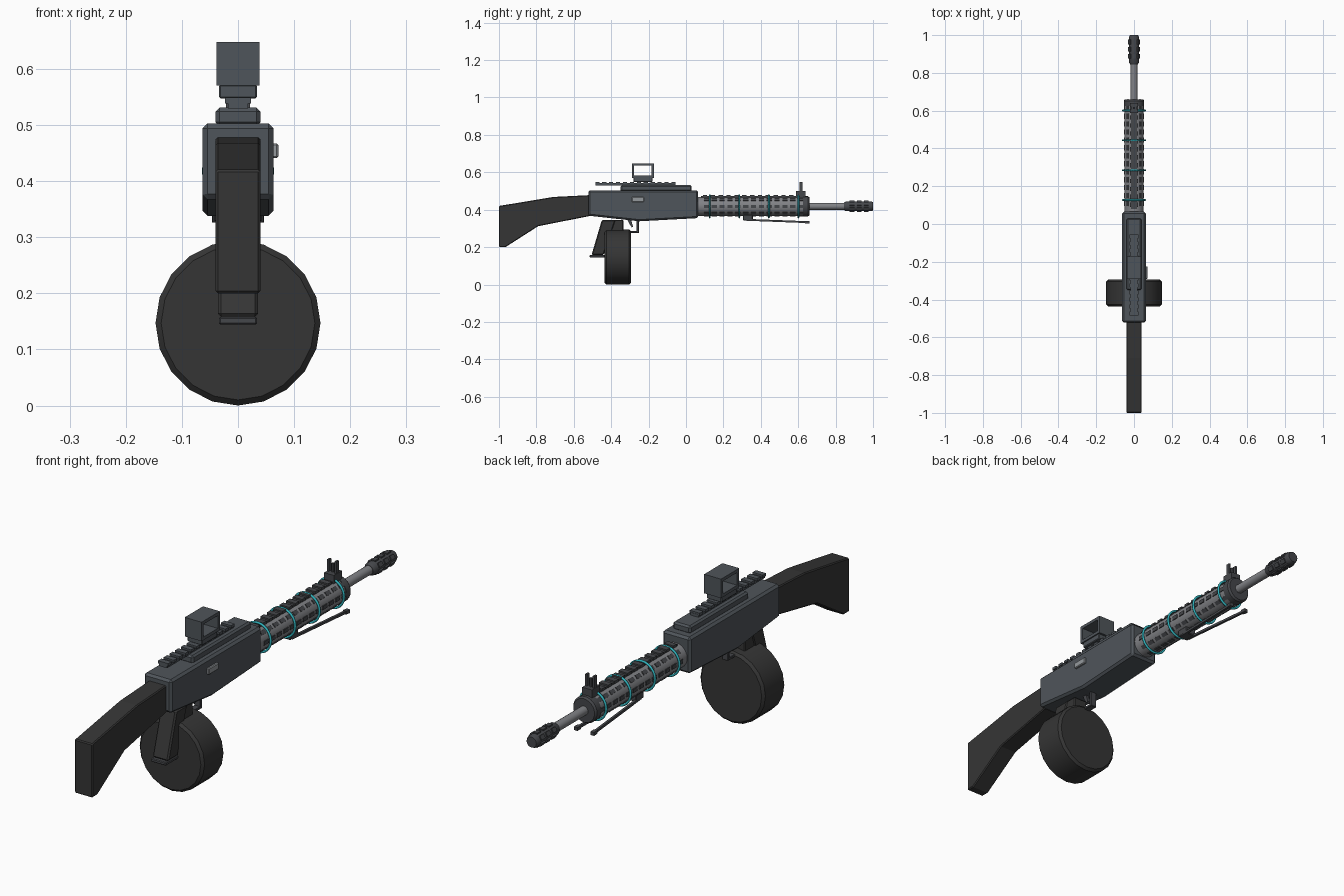
import bpy, bmesh, math
from mathutils import Matrix, Vector

if "Cube" in bpy.data.objects:
    bpy.data.objects.remove(bpy.data.objects["Cube"])

AXIS_Z = 0.418  # barrel axis height


def material(name, rgb):
    m = bpy.data.materials.new(name)
    m.diffuse_color = (*rgb, 1)
    m.use_nodes = True
    m.node_tree.nodes["Principled BSDF"].inputs["Base Color"].default_value = m.diffuse_color
    return m


STEEL = material("blue grey steel", (0.078, 0.090, 0.103))
BLACK = material("black polymer", (0.036, 0.036, 0.036))
DARK = material("dark metal", (0.060, 0.063, 0.070))
GREY = material("barrel grey", (0.22, 0.225, 0.24))
LIGHT = material("light metal", (0.30, 0.32, 0.34))
CYAN = material("cyan", (0.03, 0.46, 0.52))


def finish(name, bm, mat, bevel=0.0, smooth=False):
    bmesh.ops.recalc_face_normals(bm, faces=bm.faces)
    me = bpy.data.meshes.new(name)
    bm.to_mesh(me)
    bm.free()
    me.materials.append(mat)
    ob = bpy.data.objects.new(name, me)
    bpy.context.collection.objects.link(ob)
    if bevel:
        mod = ob.modifiers.new("bevel", 'BEVEL')
        mod.width, mod.segments = bevel, 1
        mod.limit_method = 'ANGLE'
        mod.angle_limit = math.radians(40)
    if smooth:
        bpy.ops.object.select_all(action='DESELECT')
        ob.select_set(True)
        bpy.context.view_layer.objects.active = ob
        bpy.ops.object.shade_smooth_by_angle(angle=math.radians(32))
    return ob


def add_box(bm, x, y, z, rot=None):
    """Box from (min, max) ranges, optionally transformed by a matrix."""
    size = Matrix.Diagonal((x[1] - x[0], y[1] - y[0], z[1] - z[0], 1))
    loc = Matrix.Translation(((x[0] + x[1]) / 2, (y[0] + y[1]) / 2, (z[0] + z[1]) / 2))
    bmesh.ops.create_cube(bm, size=1, matrix=(rot or Matrix()) @ loc @ size)


def boxes(name, items, mat, bevel=0.0):
    bm = bmesh.new()
    for it in items:
        add_box(bm, *it)
    return finish(name, bm, mat, bevel)


def profile(name, pts, half, mat, bevel=0.0):
    """Extrude a (y, z) outline across x."""
    bm = bmesh.new()
    f = bm.faces.new([bm.verts.new((-half, y, z)) for y, z in pts])
    r = bmesh.ops.extrude_face_region(bm, geom=[f])
    bmesh.ops.translate(bm, vec=(2 * half, 0, 0),
                        verts=[v for v in r["geom"] if isinstance(v, bmesh.types.BMVert)])
    return finish(name, bm, mat, bevel)


def lathe(name, rings, mat, sides, z=AXIS_Z, smooth=True):
    """Closed solid of revolution about y from (y, radius) pairs."""
    bm = bmesh.new()
    loops = []
    for y, r in rings:
        loops.append([bm.verts.new((r * math.sin(a), y, z + r * math.cos(a)))
                      for a in (2 * math.pi * i / sides for i in range(sides))])
    for a, b in zip(loops, loops[1:]):
        for i in range(sides):
            j = (i + 1) % sides
            bm.faces.new((a[i], a[j], b[j], b[i]))
    bm.faces.new(loops[0])
    bm.faces.new(loops[-1])
    return finish(name, bm, mat, smooth=smooth)


def around(angle):
    """Rotation about the barrel axis."""
    c = Matrix.Translation((0, 0, AXIS_Z))
    return c @ Matrix.Rotation(angle, 4, 'Y') @ c.inverted()


# Stock and receiver
profile("stock", [(-1, .42), (-.71, .468), (-.51, .478), (-.51, .367), (-.79, .312),
                  (-.965, .2), (-1, .2)], .04, BLACK, .004)
profile("receiver", [(-.522, .503), (.065, .503), (.065, .355), (-.25, .338),
                     (-.522, .368)], .063, STEEL, .009)
boxes("ejection_port", [((.055, .072), (-.29, -.225), (.441, .467))], LIGHT, .003)

# Pistol grip, trigger and guard
profile("grip", [(-.45, .345), (-.375, .345), (-.44, .158), (-.505, .158)], .036, BLACK, .006)
boxes("grip_cap", [((-.034, .034), (-.515, -.435), (.144, .158))], DARK, .003)
profile("trigger", [(-.315, .35), (-.295, .35), (-.283, .31), (-.29, .305), (-.303, .325)], .007, DARK)
boxes("trigger_guard", [((-.014, .014), (-.264, -.252), (.275, .35)),
                        ((-.014, .014), (-.31, -.252), (.275, .286))], DARK, .002)

# Drum magazine and its neck
lathe("drum_magazine", [(-.436, .137), (-.426, .147), (-.304, .147), (-.294, .137)],
      BLACK, 20, z=.147)
boxes("magazine_neck", [((-.032, .032), (-.425, -.335), (.27, .345))], BLACK, .004)

# Top rail
boxes("rail_base", [((-.04, .04), (-.35, .03), (.498, .531))], STEEL, .007)
boxes("rail_strip", [((-.018, .018), (-.485, -.055), (.529, .542))], STEEL)
boxes("rail_teeth", [((-.023, .023), (-.485 + i * .037, -.463 + i * .037), (.538, .549))
                     for i in range(12)], STEEL)

# Square sight, open from side to side
boxes("sight_mount", [((-.034, .034), (-.28, -.18), (.547, .572))], STEEL, .003)
y0, y1, z0, z1, t = -.29, -.172, .57, .648, .013
boxes("sight_frame", [((-.038, .038), (y0, y1), (z0, z0 + t)),
                      ((-.038, .038), (y0, y1), (z1 - t, z1)),
                      ((-.038, .038), (y0, y0 + t), (z0 + t, z1 - t)),
                      ((-.038, .038), (y1 - t, y1), (z0 + t, z1 - t))], STEEL)

# Barrel shroud with rows of dark vents
lathe("barrel_shroud", [(.05, .051), (.635, .051)], GREY, 24)
vents = [((-.008, .008), (.095 + i * .042, .123 + i * .042), (AXIS_Z + .045, AXIS_Z + .0535),
          around(k * math.pi / 4)) for k in range(1, 8) for i in range(13)]
boxes("shroud_vents", vents, DARK)
boxes("shroud_rail", [((-.017, .017), (.08, .62), (.455, .473))] +
      [((-.021, .021), (.09 + i * .042, .113 + i * .042), (.468, .479)) for i in range(13)], DARK)
lathe("shroud_cap", [(.625, .054), (.652, .054), (.66, .048)], DARK, 24)

# Cyan rings
for i in range(4):
    bpy.ops.mesh.primitive_torus_add(major_radius=.0595, minor_radius=.0048, major_segments=32,
                                     minor_segments=8, location=(0, .127 + i * .158, AXIS_Z),
                                     rotation=(math.pi / 2, 0, 0))
    ring = bpy.context.object
    ring.name = f"ring_{i + 1}"
    ring.data.materials.append(CYAN)
    bpy.ops.object.shade_smooth_by_angle(angle=math.radians(60))

# Barrel and muzzle brake
lathe("barrel", [(.64, .0185), (.88, .0185)], GREY, 16)
lathe("muzzle_brake", [(.845, .02), (.855, .026), (.99, .026), (1, .022)], DARK, 16)
boxes("brake_ribs", [((-.009, .009), (.875 + i * .038, .9 + i * .038), (AXIS_Z + .02, AXIS_Z + .030),
                      around(k * math.pi / 3)) for k in range(6) for i in range(3)], DARK)

# Front sight: base, post and two ears
boxes("front_sight", [((-.022, .022), (.588, .64), (.465, .5)),
                      ((-.004, .004), (.61, .62), (.495, .535)),
                      ((-.021, -.013), (.606, .622), (.495, .548)),
                      ((.013, .021), (.606, .622), (.495, .548))], DARK)

# Folded bipod
boxes("bipod_mount", [((-.024, .024), (.305, .357), (.342, .372))], DARK, .003)
for side, label in ((-1, "left"), (1, "right")):
    a, b = Vector((side * .018, .32, .346)), Vector((side * .038, .66, .333))
    d = b - a
    turn = Matrix.Translation(a) @ d.to_track_quat('Y', 'Z').to_matrix().to_4x4()
    n = d.length
    boxes(f"bipod_leg_{label}", [((-.005, .005), (0, n), (-.005, .005), turn),
                                 ((-.008, .008), (n - .022, n), (-.007, .007), turn)], DARK)
